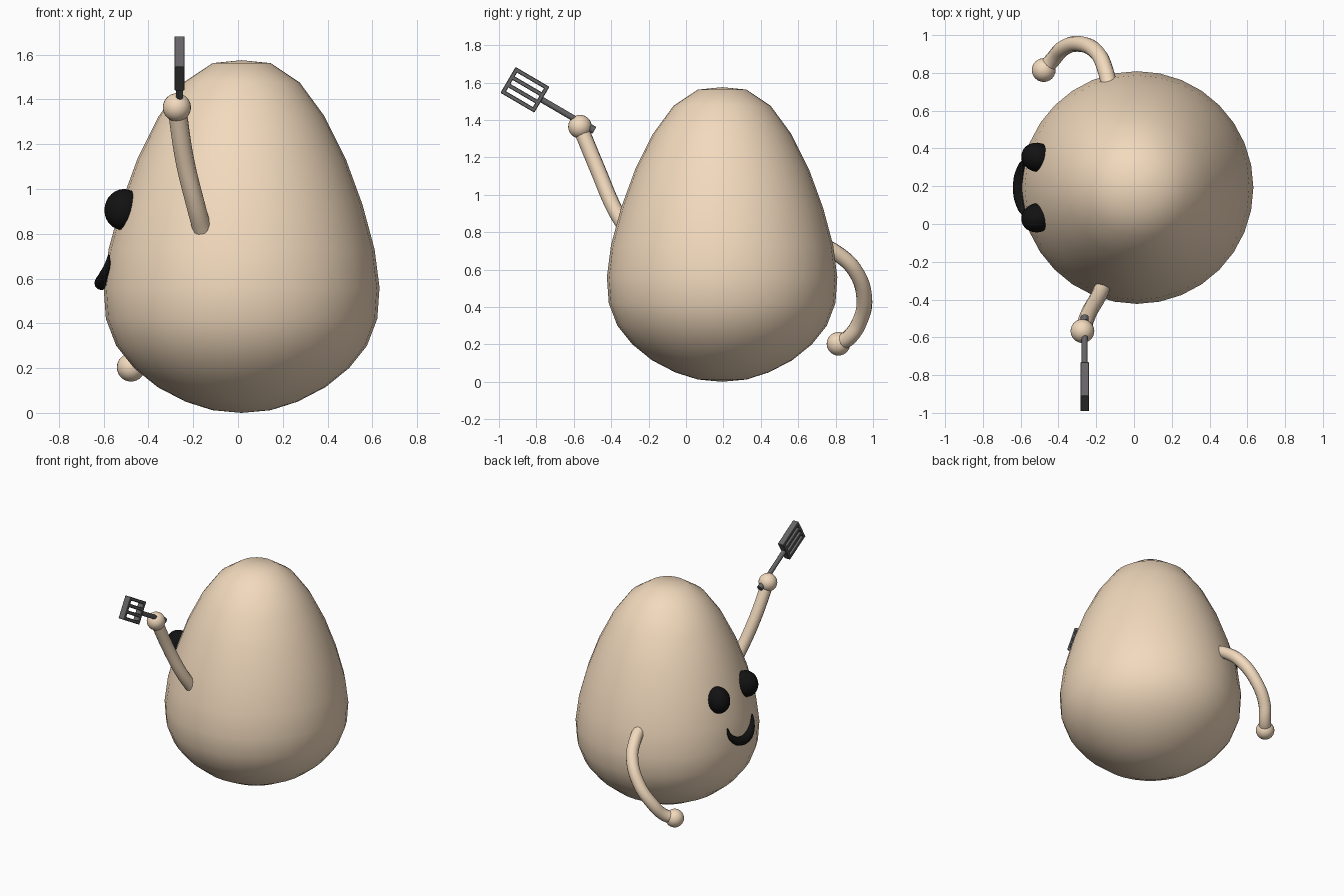
import bpy, bmesh
from math import cos, sin, pi, radians, sqrt
from mathutils import Vector, Matrix

if "Cube" in bpy.data.objects:
    bpy.data.objects.remove(bpy.data.objects["Cube"])

CX, CY = 0.016, 0.193


def material(name, rgb):
    m = bpy.data.materials.new(name)
    m.diffuse_color = (*rgb, 1)
    m.use_nodes = True
    m.node_tree.nodes["Principled BSDF"].inputs["Base Color"].default_value = m.diffuse_color
    return m


SHELL = material("shell", (0.89, 0.70, 0.51))
BLACK = material("black", (0.006, 0.006, 0.006))
METAL = material("metal", (0.13, 0.125, 0.13))


def finish(name, bm, mat, smooth=True):
    bmesh.ops.recalc_face_normals(bm, faces=bm.faces)
    me = bpy.data.meshes.new(name)
    bm.to_mesh(me)
    bm.free()
    me.materials.append(mat)
    for p in me.polygons:
        p.use_smooth = smooth
    ob = bpy.data.objects.new(name, me)
    bpy.context.collection.objects.link(ob)
    return ob


def tube(name, points, radius, mat, taper=None):
    cu = bpy.data.curves.new(name, 'CURVE')
    cu.dimensions = '3D'
    cu.bevel_depth = radius
    cu.bevel_resolution = 4
    cu.resolution_u = 6
    cu.use_fill_caps = True
    sp = cu.splines.new('BEZIER')
    sp.bezier_points.add(len(points) - 1)
    for i, (bp, p) in enumerate(zip(sp.bezier_points, points)):
        bp.co = p
        bp.handle_left_type = bp.handle_right_type = 'AUTO'
        bp.radius = taper[i] if taper else 1
    cu.materials.append(mat)
    ob = bpy.data.objects.new(name, cu)
    bpy.context.collection.objects.link(ob)
    bpy.ops.object.select_all(action='DESELECT')
    ob.select_set(True)
    bpy.context.view_layer.objects.active = ob
    bpy.ops.object.convert(target='MESH')
    bpy.ops.object.shade_smooth_by_angle(angle=radians(50))
    return ob


def ball(name, matrix, mat):
    bm = bmesh.new()
    bmesh.ops.create_uvsphere(bm, u_segments=24, v_segments=14, radius=1, matrix=matrix)
    return finish(name, bm, mat)


# Egg body: lathed profile
profile = [(0, 1.575), (.13, 1.562), (.26, 1.475), (.37, 1.325), (.465, 1.135),
           (.54, .93), (.594, .73), (.616, .56), (.606, .42), (.56, .30),
           (.48, .20), (.375, .115), (.25, .05), (.13, .012), (0, 0)]
bm = bmesh.new()
vs = [bm.verts.new((CX + r, CY, z)) for r, z in profile]
es = [bm.edges.new(p) for p in zip(vs, vs[1:])]
bmesh.ops.spin(bm, geom=vs + es, cent=(CX, CY, 0), axis=(0, 0, 1), angle=2 * pi, steps=32)
bmesh.ops.remove_doubles(bm, verts=bm.verts, dist=1e-4)
finish("egg_body", bm, SHELL)


def body_radius(z):
    for (r1, z1), (r2, z2) in zip(profile, profile[1:]):
        if z2 <= z <= z1:
            return r1 + (r2 - r1) * (z1 - z) / (z1 - z2)


# Eyes: domes set into the surface, pointing out and slightly up
for name, s in (("left_eye", 1), ("right_eye", -1)):
    turn = Matrix.Rotation(radians(-18 * s), 4, 'Z') @ Matrix.Rotation(radians(12), 4, 'Y')
    m = Matrix.Translation((-.512, CY + .16 * s, .908)) @ turn @ Matrix.Diagonal((.085, .077, .092, 1))
    ball(name, m, BLACK)

# Mouth: tapered smile following the body
smile = []
for i in range(9):
    t = i / 4 - 1
    y, z = .145 * sin(t * pi / 2), .58 + .125 * (1 - cos(t * pi / 2))
    r = body_radius(z)
    smile.append((CX - sqrt(r * r - y * y) - .012, CY + y, z))
tube("mouth", smile, .032, BLACK, [.15, .45, .75, .95, 1, .95, .75, .45, .15])

# Arms and hands
raised = [(-.16, -.32, .82), (-.187, -.38, .92), (-.238, -.47, 1.13), (-.273, -.567, 1.364)]
lowered = [(-.13, .73, .73), (-.15, .81, .685), (-.19, .90, .60), (-.285, .953, .45),
           (-.375, .93, .325), (-.43, .87, .235), (-.478, .815, .203)]
for side, path in (("right", raised), ("left", lowered)):
    tube(side + "_arm", path, .042, SHELL)
    ball(side + "_hand", Matrix.Translation(path[-1]) @ Matrix.Scale(.063, 4), SHELL)

# Spatula: local x runs along the handle, y across the head, z is thickness
along = Vector((0, -.863, .505))
across = Vector((0, .505, .863))
frame = Matrix((along, across, along.cross(across))).transposed().to_4x4()
frame = Matrix.Translation((-.261, -.861, 1.561)) @ frame
tube("spatula_handle", [frame @ Vector((x, 0, 0)) for x in (-.43, -.3, -.09)], .016, METAL)
tube("spatula_grip_end", [frame @ Vector((x, 0, 0)) for x in (-.43, -.40)], .021, METAL)

bm = bmesh.new()
bars = [(0, y, .21, .022) for y in (-.069, -.023, .023, .069)]
bars += [(x, 0, .022, .16) for x in (-.094, .094)]
for x, y, sx, sy in bars:
    m = frame @ Matrix.Translation((x, y, 0)) @ Matrix.Diagonal((sx, sy, .046, 1))
    bmesh.ops.create_cube(bm, size=1, matrix=m)
head = finish("spatula_head", bm, METAL, False)
bev = head.modifiers.new("soft_edges", 'BEVEL')
bev.width = .003
